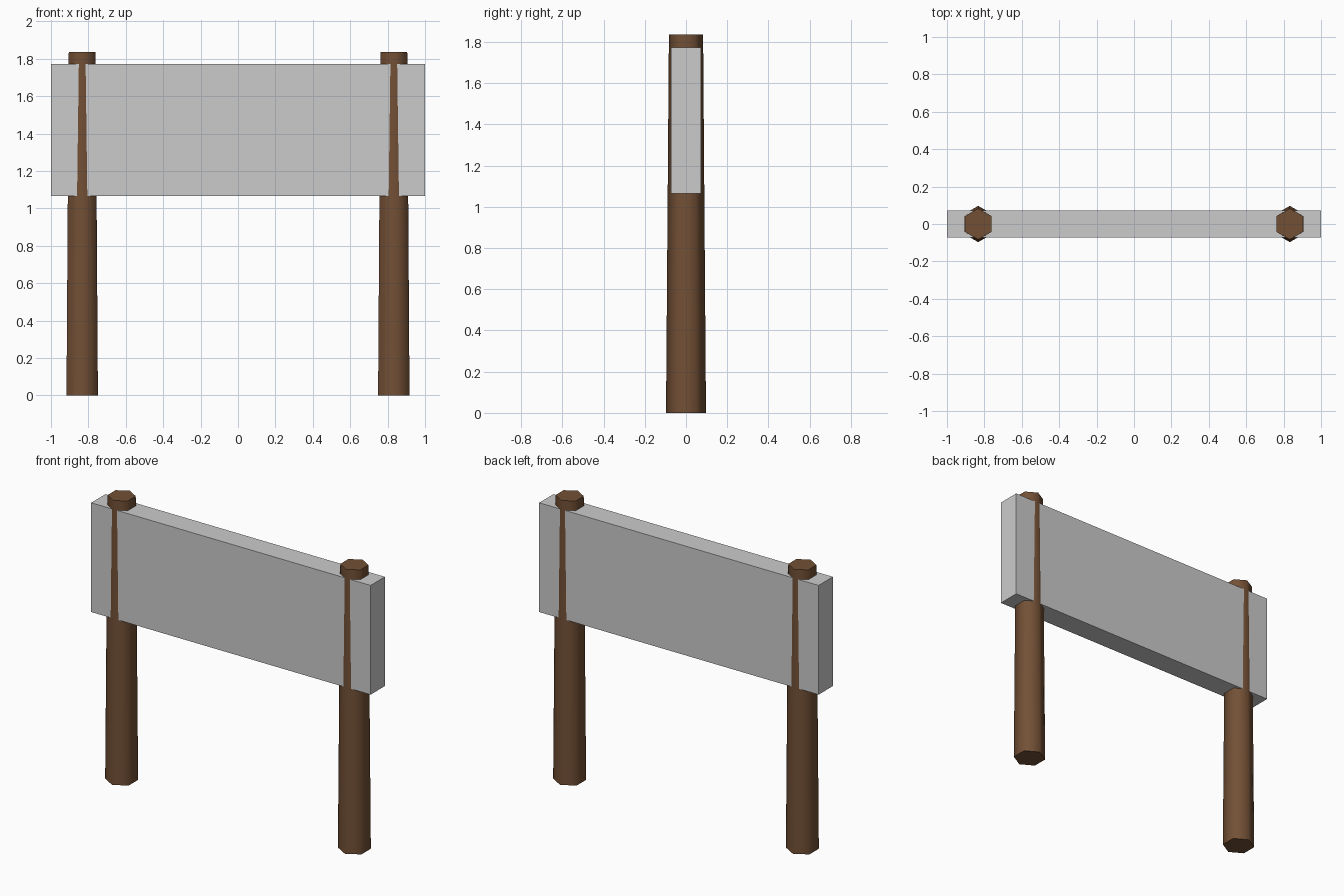
import bpy
import math

if "Cube" in bpy.data.objects:
    bpy.data.objects.remove(bpy.data.objects["Cube"])

# Wood colour shared by both posts
wood = bpy.data.materials.new("wood")
wood.diffuse_color = (0.17, 0.08, 0.036, 1)
wood.use_nodes = True
wood.node_tree.nodes["Principled BSDF"].inputs["Base Color"].default_value = wood.diffuse_color


def post(name, x):
    """Tapered six-sided post standing on the ground."""
    h = 1.835
    bpy.ops.mesh.primitive_cone_add(vertices=6, radius1=0.097, radius2=0.083,
                                    depth=h, location=(x, 0, h / 2))
    ob = bpy.context.object
    ob.name = name
    ob.data.materials.append(wood)
    bpy.ops.object.shade_smooth_by_angle(angle=math.radians(65))


# Two posts
post("left_post", -0.833)
post("right_post", 0.833)

# Sign board between and through the posts
z0, z1 = 1.065, 1.772
bpy.ops.mesh.primitive_cube_add(size=1, location=(0, 0, (z0 + z1) / 2))
board = bpy.context.object
board.name = "sign_board"
board.scale = (2.0, 0.146, z1 - z0)
bpy.ops.object.transform_apply(location=False, rotation=False, scale=True)
